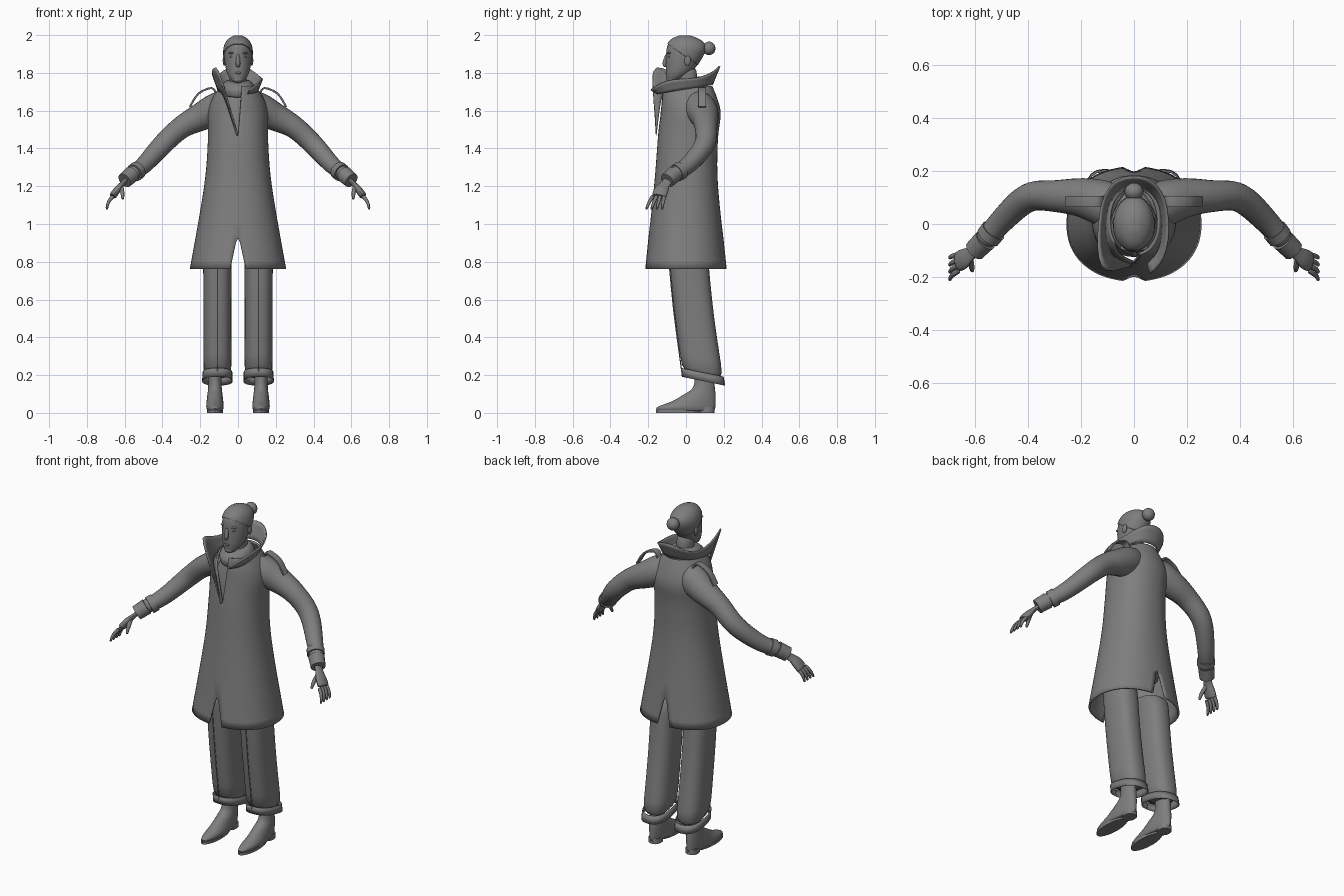
import bpy, bmesh
from math import sin, cos, pi, asin, copysign, radians
from mathutils import Vector

if "Cube" in bpy.data.objects:
    bpy.data.objects.remove(bpy.data.objects["Cube"])

grey = bpy.data.materials.new("mid grey")
grey.use_nodes = True
grey.diffuse_color = (.21, .21, .21, 1)
grey.node_tree.nodes["Principled BSDF"].inputs["Base Color"].default_value = grey.diffuse_color


def finish(name, bm, mirror=False, sub=1, thick=0):
    """Turn a bmesh into a shaded object with its modifiers."""
    bmesh.ops.recalc_face_normals(bm, faces=bm.faces)
    mesh = bpy.data.meshes.new(name)
    bm.to_mesh(mesh)
    bm.free()
    mesh.materials.append(grey)
    ob = bpy.data.objects.new(name, mesh)
    bpy.context.collection.objects.link(ob)
    bpy.ops.object.select_all(action='DESELECT')
    ob.select_set(True)
    bpy.context.view_layer.objects.active = ob
    bpy.ops.object.shade_smooth_by_angle(angle=radians(40))
    if sub:
        mod = ob.modifiers.new("smooth", 'SUBSURF')
        mod.levels = mod.render_levels = sub
        mod.boundary_smooth = 'PRESERVE_CORNERS'
    if thick:
        mod = ob.modifiers.new("cloth", 'SOLIDIFY')
        mod.thickness = thick
        mod.offset = -1
    if mirror:
        ob.modifiers.new("mirror", 'MIRROR')


def sample(keys, steps):
    """Smooth curve through every key, with extra stations between them."""
    out = []
    for i in range(len(keys) - 1):
        before, after = keys[max(i - 1, 0)], keys[min(i + 2, len(keys) - 1)]
        for k in range(steps):
            t = k / steps
            out.append([b + t / 2 * (c - a + t * (2 * a - 5 * b + 4 * c - d + t * (3 * (b - c) + d - a)))
                        for a, b, c, d in zip(before, keys[i], keys[i + 1], after)])
    return out + [list(keys[-1])]


def skin(bm, rings, closed=True, cap=True):
    """Join successive rows of points with quads."""
    rows = [[bm.verts.new(p) for p in ring] for ring in rings]
    count = len(rows[0])
    for a, b in zip(rows, rows[1:]):
        for i in range(count if closed else count - 1):
            j = (i + 1) % count
            bm.faces.new((a[i], a[j], b[j], b[i]))
    if cap:
        bm.faces.new(rows[0])
        bm.faces.new(rows[-1])
    return bm


def oval(angle, power=2):
    return [copysign(abs(v) ** (2 / power), v) for v in (cos(angle), sin(angle))]


def circle(sides, power):
    return [oval(2 * pi * i / sides, power) for i in range(sides)]


def stack(keys, x=0, tilt=0, power=2, steps=3, cap=True):
    """Level rings: centre y, z, half width, half depth."""
    rings = [[(x + rx * c, y + ry * s, z + tilt * ry * s) for c, s in circle(20, power)]
             for y, z, rx, ry in sample(keys, steps)]
    return skin(bmesh.new(), rings, cap=cap)


def tube(keys, ref=(0, 1, 0), flat=1, power=2, steps=3, sides=12, bm=None):
    """Rings square to a path: x, y, z, radius along ref."""
    path = sample(keys, steps)
    points = [Vector(p[:3]) for p in path]
    rings = []
    for i, p in enumerate(points):
        along = (points[min(i + 1, len(points) - 1)] - points[max(i - 1, 0)]).normalized()
        u = Vector(ref)
        u = (u - u.dot(along) * along).normalized()
        v = along.cross(u) * flat
        rings.append([p + path[i][3] * (u * c + v * s) for c, s in circle(sides, power)])
    return skin(bm or bmesh.new(), rings)


def ball(name, place, size, mirror=False):
    bm = bmesh.new()
    bmesh.ops.create_uvsphere(bm, u_segments=16, v_segments=10, radius=1)
    bmesh.ops.scale(bm, vec=size, verts=bm.verts)
    bmesh.ops.translate(bm, vec=place, verts=bm.verts)
    finish(name, bm, mirror, sub=0)


# Coat: two half shells with a neck opening and front and back vents
coat = [(0, .763, .256, .217), (0, 1.2, .18, .17), (.01, 1.45, .16, .16),
        (.025, 1.58, .16, .16), (.02, 1.66, .14, .148), (.01, 1.73, .095, .13)]
bm = bmesh.new()
for side in (1, -1):
    rows = []
    for y, z, rx, ry in sample(coat, 4):
        vent = max(0, .94 - z) / 5
        opening = max(0, z - 1.47) * (.07 if side > 0 else .3)
        start = asin((vent + opening) / rx) - pi / 2
        end = pi / 2 - asin(vent / rx)
        row = []
        for i in range(17):
            c, s = oval(start + (end - start) * i / 16, 2.2)
            row.append((side * rx * max(c, 0), y + ry * s, z))
        rows.append(row)
    skin(bm, rows, closed=False, cap=False)
bmesh.ops.remove_doubles(bm, verts=bm.verts, dist=.0005)
finish("coat_body", bm, thick=.01)

# Collar: flares round the neck, tall lapel on one side, folded low on the other
rows = []
for i in range(15):
    c, s = oval(radians(230 - 297 * i / 14), 2.4)
    lapel = max(0, -s) if c < 0 else 0
    base = Vector((.105 * c, .148 * s - .01, 1.715 + .025 * s))
    top = Vector((.127 * c * (1 + lapel / 4), .188 * s - .01 - .03 * lapel, 1.77 + .07 * s ** 3 + .13 * lapel))
    rows.append([base.lerp(top, k / 2) for k in range(3)])
throat = [Vector((0, -.156, 1.47 + k / 200)) for k in range(3)]
fold = [p.lerp(q, .5) for p, q in zip(rows[0], throat)]
finish("coat_collar", skin(bmesh.new(), [throat, fold] + rows, closed=False, cap=False), thick=.008)

# Shirt, wrapped neckwear and neck
finish("shirt", stack([(.01, 1.4, .14, .14), (.015, 1.58, .14, .13), (.01, 1.71, .07, .09)]))
finish("inner_collar", stack([(0, 1.68, .08, .11), (-.01, 1.725, .09, .11), (-.01, 1.76, .065, .075)], tilt=.15))
finish("neck", stack([(.015, 1.66, .05, .055), (0, 1.84, .045, .055)]))

# Sleeves, wrist bands and shoulder straps
finish("sleeves", tube([(.05, .05, 1.63, .09), (.12, .08, 1.605, .09), (.2, .1, 1.565, .077), (.3, .105, 1.512, .062),
                        (.4, .1, 1.42, .057), (.5, .01, 1.31, .048), (.57, -.07, 1.26, .04)]), True)
finish("cuff_straps", tube([(.53, -.025, 1.285, .049), (.55, -.05, 1.27, .048)], steps=1, sides=20), True, 0)
finish("wrist_cuffs", tube([(.56, -.06, 1.265, .044), (.6, -.1, 1.23, .041)], steps=1, sides=20), True, 0)
finish("shoulder_straps", tube([(.115, .085, 1.69, .021), (.14, .085, 1.72, .021), (.21, .085, 1.69, .021),
                                (.255, .085, 1.62, .021)], flat=.25, power=6), True, 0)

# Hands: flat palm, four fanned fingers and a thumb
bm = tube([(.58, -.08, 1.245, .027), (.615, -.11, 1.21, .028), (.64, -.13, 1.18, .04),
           (.665, -.143, 1.145, .04)], flat=.5)
for i in range(4):
    root = Vector((.658, -.175 + .02 * i, 1.15))
    tip = Vector((.695, -.212 + .028 * i, 1.075))
    knuckle = root.lerp(tip, .5) + Vector((.01, 0, .005))
    tube([(*root, .012), (*knuckle, .01), (*tip, .007)], steps=2, sides=8, bm=bm)
tube([(.62, -.125, 1.2, .014), (.612, -.16, 1.165, .012), (.61, -.178, 1.13, .007)], sides=8, bm=bm)
finish("hands", bm, True)

# Head, with a hair cap cut from the same form
skull = [(-.08, 1.75, .025, .02), (-.04, 1.8, .06, .068), (-.005, 1.9, .076, .102),
         (0, 1.95, .068, .098), (-.005, 1.98, .045, .065), (-.005, 1.996, .015, .02)]
finish("head", stack(skull))
hair = stack([(y, z + .003, rx + .004, ry + .004) for y, z, rx, ry in skull])
bmesh.ops.bisect_plane(hair, geom=hair.verts[:] + hair.edges[:] + hair.faces[:],
                       plane_co=(0, 0, 1.885), plane_no=(0, .7, 1), clear_inner=True)
finish("hair", hair, thick=.006)
ball("hair_bun", (0, .122, 1.93), (.036, .034, .036))
ball("ears", (.073, .008, 1.865), (.008, .017, .027), True)
ball("eyes", (.03, -.089, 1.885), (.014, .008, .006), True)
ball("brows", (.03, -.088, 1.905), (.022, .012, .006), True)
ball("lips", (0, -.1, 1.8), (.018, .01, .007))
ball("chin", (0, -.085, 1.765), (.027, .02, .018))
finish("nose", tube([(0, -.1, 1.9, .008), (0, -.113, 1.85, .013), (0, -.104, 1.835, .009)]))

# Trousers with turned-up cuffs and pressed creases
leg = .109
finish("hips", stack([(.01, .95, .15, .1), (0, 1.1, .14, .12)]))
finish("trouser_legs", stack([(.01, .88, .077, .105), (.04, .55, .075, .107), (.092, .18, .076, .11)],
                             x=leg, tilt=-.2, power=2.5), True)
finish("trouser_cuffs", stack([(.086, .215, .079, .113), (.093, .168, .081, .115)],
                              x=leg, tilt=-.2, power=2.5, steps=1, cap=False), True, 0, thick=.003)
finish("trouser_creases", tube([(leg, -.094, .85, .003), (leg, -.066, .55, .003), (leg, -.02, .2, .003)],
                               sides=6), True, 0)

# Shoes: ankle flowing into a long toe, with sole and heel
foot = .122
finish("shoes", stack([(0, .01, .04, .152), (0, .03, .047, .158), (.04, .06, .045, .118),
                       (.07, .095, .041, .088), (.097, .14, .036, .056), (.095, .25, .036, .05)], x=foot), True)
finish("shoe_soles", stack([(-.04, 0, .043, .12), (-.04, .015, .043, .12)], x=foot, steps=1), True, 0)
finish("shoe_heels", stack([(.11, 0, .035, .04), (.11, .03, .035, .04)],
                           x=foot, power=2.5, steps=1), True, 0)
